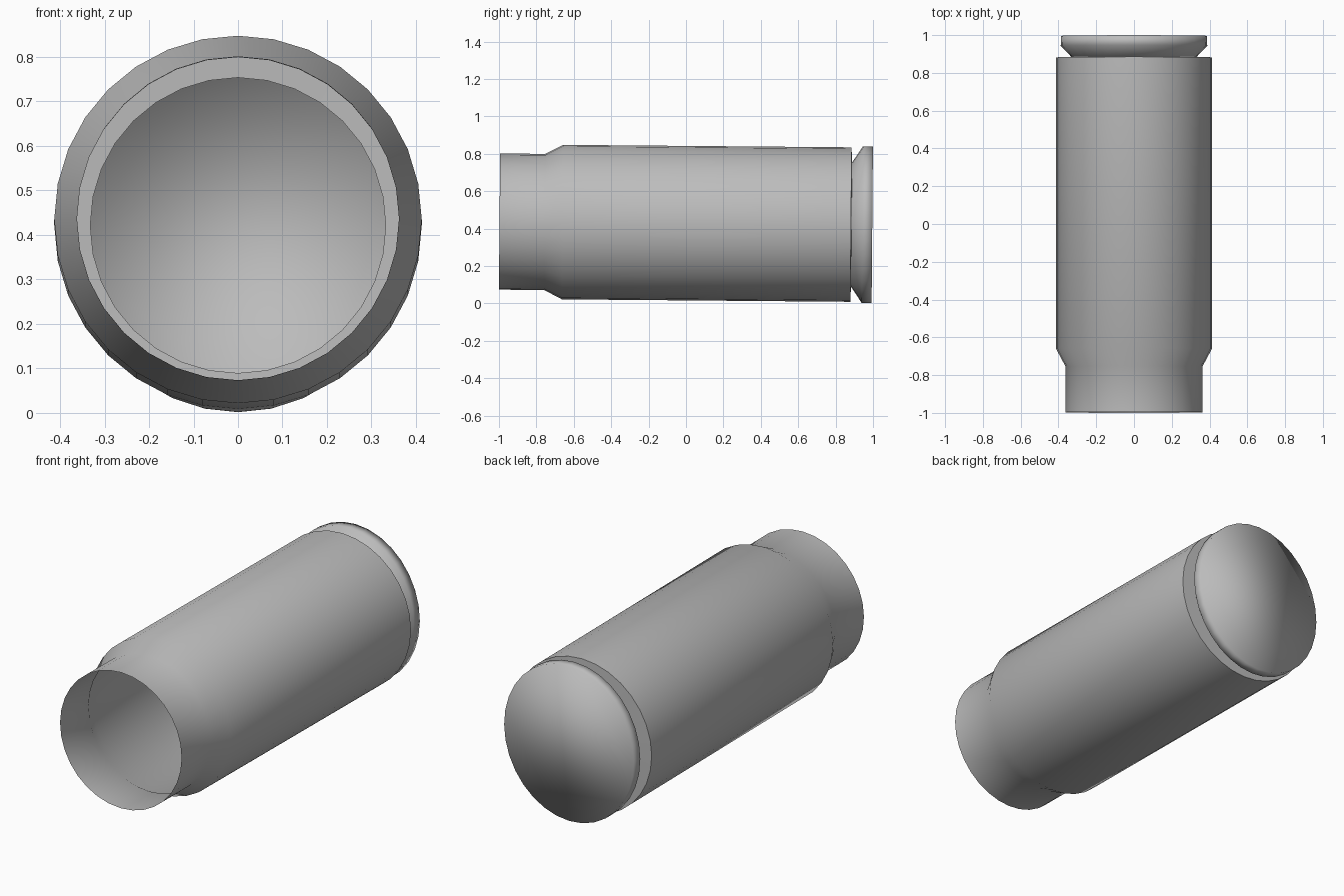
import bpy, bmesh, math
from mathutils import Matrix

SIDES = 32

cube = bpy.data.objects.get("Cube")
if cube:
    bpy.data.objects.remove(cube, do_unlink=True)

# One plain grey metal
grey = bpy.data.materials.new("grey metal")
grey.use_nodes = True
color = (0.5, 0.5, 0.5, 1)
grey.diffuse_color = color
grey.node_tree.nodes["Principled BSDF"].inputs["Base Color"].default_value = color

# Profile along the length: position, half width, half height, crisp edge
profile = [
    (-0.997, 0.362, 0.364, False),  # open mouth
    (-0.755, 0.362, 0.364, False),  # neck
    (-0.66, 0.413, 0.413, False),   # shoulder
    (0.882, 0.413, 0.413, True),    # end of body
    (0.885, 0.332, 0.332, True),    # extraction groove
    (0.943, 0.388, 0.419, False),   # rim front
    (0.996, 0.386, 0.419, False),   # rim back
]

bm = bmesh.new()
rings = []
for y, rx, rz, _ in profile:
    angles = [2 * math.pi * i / SIDES for i in range(SIDES)]
    rings.append([bm.verts.new((rx * math.cos(a), y, rz * math.sin(a))) for a in angles])

# Walls between rings, then the closed base; the mouth stays open
for a, b in zip(rings, rings[1:]):
    for i in range(SIDES):
        j = (i + 1) % SIDES
        bm.faces.new((a[i], b[i], b[j], a[j]))
bm.faces.new(rings[-1])
bmesh.ops.recalc_face_normals(bm, faces=bm.faces)

# Smooth shading with crisp edges at the groove
for face in bm.faces:
    face.smooth = True
for ring, row in zip(rings, profile):
    if row[3]:
        for i in range(SIDES):
            bm.edges.get((ring[i], ring[(i + 1) % SIDES])).smooth = False

# Slight droop toward the base
bm.transform(Matrix.Translation((0, 0, 0.429)) @ Matrix.Rotation(-0.0085, 4, "X"))

mesh = bpy.data.meshes.new("casing")
bm.to_mesh(mesh)
bm.free()
mesh.materials.append(grey)
casing = bpy.data.objects.new("casing", mesh)
bpy.context.scene.collection.objects.link(casing)
